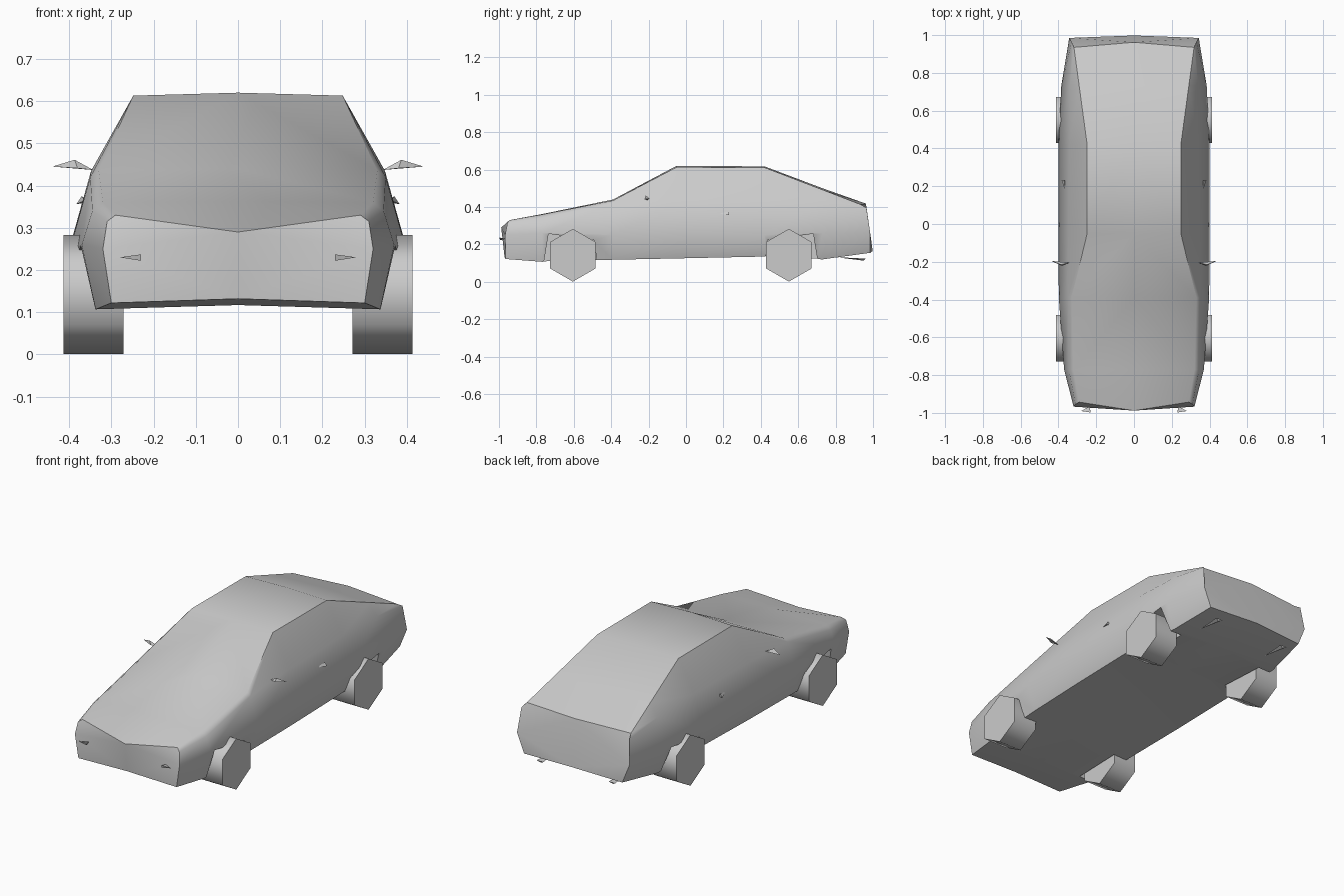
import bpy, bmesh, math

if "Cube" in bpy.data.objects:
    bpy.data.objects.remove(bpy.data.objects["Cube"])


def build(name, verts, faces, angle, mirror=True):
    """Mesh from one half, mirrored over x = 0, then shaded by angle."""
    me = bpy.data.meshes.new(name)
    bm = bmesh.new()
    vs = [bm.verts.new(v) for v in verts]
    for f in faces:
        bm.faces.new([vs[i] for i in f])
    bmesh.ops.recalc_face_normals(bm, faces=bm.faces)
    bm.to_mesh(me)
    bm.free()
    ob = bpy.data.objects.new(name, me)
    bpy.context.collection.objects.link(ob)
    bpy.ops.object.select_all(action='DESELECT')
    ob.select_set(True)
    bpy.context.view_layer.objects.active = ob
    if mirror:
        ob.modifiers.new("mirror", 'MIRROR')
        bpy.ops.object.modifier_apply(modifier="mirror")
        bm = bmesh.new()
        bm.from_mesh(me)
        bmesh.ops.recalc_face_normals(bm, faces=bm.faces)
        bm.to_mesh(me)
        bm.free()
    bpy.ops.object.shade_smooth_by_angle(angle=math.radians(angle))
    return ob


def prism(name, outline, x0, x1, angle=30):
    """Outline in (y, z) extruded along x, on both sides of the car."""
    n = len(outline)
    verts = [(x, y, z) for x in (x0, x1) for y, z in outline]
    faces = [range(n), range(n, 2 * n)]
    faces += [(i, (i + 1) % n, n + (i + 1) % n, n + i) for i in range(n)]
    return build(name, verts, faces, angle)


def wedge(name, *pts):
    """Small four-point sliver, on both sides of the car."""
    return build(name, pts, [(0, 1, 2), (0, 1, 3), (1, 2, 3), (0, 2, 3)], 10)


# Body stations: y, bottom z/x, widest z/x, shoulder z/x, roof edge z/x, centre z
stations = [
    (-0.965, .122, .300, .25, .320, .315, .310, .330, .290, .290),
    (-0.77, .107, .337, .26, .370, .340, .345, .360, .320, .362),
    (-0.39, .118, .350, .25, .398, .420, .350, .435, .330, .440),
    (-0.05, .125, .355, .25, .400, .435, .348, .613, .248, .620),
    (0.42, .135, .355, .25, .400, .440, .343, .611, .248, .617),
    (0.73, .120, .337, .26, .385, .430, .340, .492, .290, .500),
    (0.98, .155, .300, .26, .343, .395, .330, .413, .318, .418),
]
# Bow of the nose and tail: y shift of each section point, bottom to top centre
nose_bow = (-.005, 0, -.002, .010, .022, -.023)
tail_bow = (.018, .005, .005, -.015, -.045, -.018)

verts = []
for k, (y, zb, xb, zm, xm, zs, xs, zt, xt, zc) in enumerate(stations):
    bow = nose_bow if k == 0 else tail_bow if k == len(stations) - 1 else (0,) * 6
    section = [(0, zb + .01), (xb, zb), (xm, zm), (xs, zs), (xt, zt), (0, zc)]
    verts += [(x, y + b, z) for (x, z), b in zip(section, bow)]
last = 6 * (len(stations) - 1)
faces = [(6 * k + i, 6 * k + i + 1, 6 * k + i + 7, 6 * k + i + 6)
         for k in range(len(stations) - 1) for i in range(5)]
for s in (0, last):
    # end caps split at the widest point so the face bends there
    faces += [(s, s + 1, s + 2), (s, s + 2, s + 5), (s + 2, s + 3, s + 4, s + 5)]
body = build("body", verts, faces, 40)

# Wheels and the arches cut around them
for tag, yc, side in (("front", -0.605, 1), ("rear", 0.55, -1)):
    arch = [(-.165, -.1), (-.13, .115), (.115, .08), (.135, -.1)]
    cutter = prism(tag + "_arch_cutter",
                   [(yc + side * y, .142 + z) for y, z in arch], .265, .5)
    cut = body.modifiers.new("arch", 'BOOLEAN')
    cut.operation, cut.solver, cut.object = 'DIFFERENCE', 'EXACT', cutter
    bpy.context.view_layer.objects.active = body
    bpy.ops.object.modifier_apply(modifier="arch")
    bpy.data.objects.remove(cutter)
    hexagon = [(yc + .141 * math.sin(i * math.pi / 3),
                .142 + .141 * math.cos(i * math.pi / 3)) for i in range(6)]
    prism(tag + "_wheels", hexagon, .271, .413, 65)

bpy.ops.object.select_all(action='DESELECT')
body.select_set(True)
bpy.context.view_layer.objects.active = body
bpy.ops.object.shade_smooth_by_angle(angle=math.radians(40))

# Small slivers: side mirrors, door handles, headlights, exhaust tips
wedge("side_mirrors", (.343, -.205, .437), (.440, -.195, .445),
      (.387, -.215, .461), (.380, -.222, .441))
wedge("door_handles", (.362, .17, .365), (.370, .23, .375),
      (.383, .23, .356), (.355, .23, .360))
wedge("headlights", (.280, -.990, .230), (.230, -.998, .237),
      (.230, -.994, .222), (.235, -.965, .230))
wedge("exhaust_tips", (.220, .80, .132), (.240, .96, .124),
      (.220, .95, .113), (.200, .96, .124))
